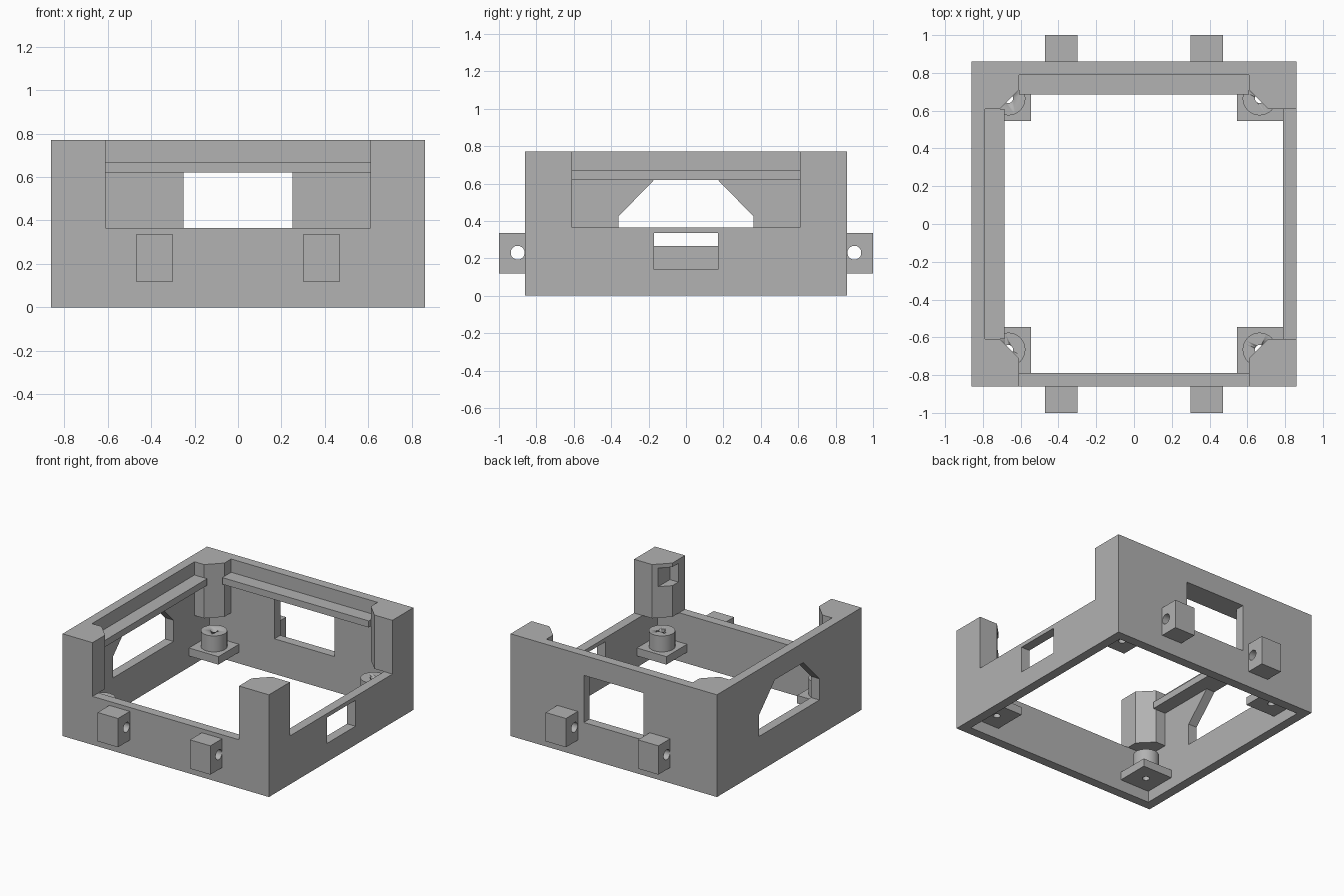
import bpy, bmesh
from math import pi
from mathutils import Matrix, Vector

old = bpy.data.objects.get("Cube")
if old:
    bpy.data.objects.remove(old, do_unlink=True)

grey = bpy.data.materials.new("plain grey")
grey.use_nodes = True
COLOUR = (0.445, 0.445, 0.445, 1)
grey.diffuse_color = COLOUR
grey.node_tree.nodes["Principled BSDF"].inputs["Base Color"].default_value = COLOUR

OUT, INN, TOP, LOW = 0.86, 0.79, 0.77, 0.365   # frame outside, inside, full and low heights
GAP, SEAT = 0.61, 0.665                        # half opening between posts, screw position


def finish(name, bm):
    bmesh.ops.recalc_face_normals(bm, faces=bm.faces)
    mesh = bpy.data.meshes.new(name)
    bm.to_mesh(mesh)
    bm.free()
    mesh.materials.append(grey)
    ob = bpy.data.objects.new(name, mesh)
    bpy.context.scene.collection.objects.link(ob)
    return ob


def box(name, lo, hi):
    bm = bmesh.new()
    lo, hi = Vector(lo), Vector(hi)
    size = Matrix.Diagonal((*(hi - lo), 1))
    bmesh.ops.create_cube(bm, size=1, matrix=Matrix.Translation((lo + hi) / 2) @ size)
    return finish(name, bm)


def rod(name, centre, radius, depth, along_x=False):
    bm = bmesh.new()
    turn = Matrix.Rotation(pi / 2 if along_x else 0, 4, 'Y')
    bmesh.ops.create_cone(bm, cap_ends=True, segments=32, radius1=radius, radius2=radius,
                          depth=depth, matrix=Matrix.Translation(centre) @ turn)
    return finish(name, bm)


def prism(name, points, offset):
    bm = bmesh.new()
    face = bm.faces.new([bm.verts.new(p) for p in points])
    new = bmesh.ops.extrude_face_region(bm, geom=[face])["geom"]
    verts = [v for v in new if isinstance(v, bmesh.types.BMVert)]
    bmesh.ops.translate(bm, verts=verts, vec=offset)
    return finish(name, bm)


def cut(ob, *cutters):
    for c in cutters:
        mod = ob.modifiers.new("cut", 'BOOLEAN')
        mod.operation, mod.solver, mod.object = 'DIFFERENCE', 'EXACT', c
        c.hide_render = True
        c.hide_set(True)
        c.display_type = 'WIRE'


# Four-sided frame, lowered at the front and +x sides, with three windows
frame = box("frame", (-OUT, -OUT, 0), (OUT, OUT, TOP))
half = [(0.36, 0.265), (0.36, 0.425), (0.17, 0.62)]
arch = half + [(-y, z) for y, z in reversed(half)]
cut(frame,
    box("inside_cutter", (-INN, -INN, -1), (INN, INN, 1)),
    box("front_notch_cutter", (-GAP, -1, LOW), (GAP, -0.7, 1)),
    box("side_notch_cutter", (0.7, -GAP, LOW), (1, GAP, 1)),
    box("back_window_cutter", (-0.25, 0.7, 0.265), (0.25, 1, 0.62)),
    box("side_window_cutter", (0.7, -0.17, 0.14), (1, 0.17, 0.335)),
    prism("arch_window_cutter", [(-1, y, z) for y, z in arch], (0.3, 0, 0)))

# Ledges under the two tall walls
box("back_ledge", (-GAP, 0.685, 0.62), (GAP, INN, 0.67))
box("side_ledge", (-INN, -GAP, 0.62), (-0.685, GAP, 0.67))

# Corner posts, screw seats and hinge blocks
corner = [(INN, INN), (INN, GAP), (0.71, GAP), (GAP, 0.71), (GAP, INN)]
for sx, side in ((-1, "right"), (1, "left")):
    for sy, end in ((-1, "front"), (1, "back")):
        tag = f"{end}_{side}"
        post = prism(f"{tag}_post", [(sx * x, sy * y, LOW) for x, y in corner],
                     (0, 0, TOP - LOW))
        if tag == "front_left":
            cut(post, box("post_pocket_cutter", (0.55, -INN + 0.01, 0.6), (0.68, -0.64, 0.74)))

        hole = rod(f"{tag}_screw_cutter", (sx * SEAT, sy * SEAT, 0.17), 0.025, 0.4)
        xs, ys = sorted((sx * 0.545, sx * INN)), sorted((sy * 0.545, sy * INN))
        plate = box(f"{tag}_seat_plate", (xs[0], ys[0], 0.085), (xs[1], ys[1], 0.145))
        boss = rod(f"{tag}_seat_boss", (sx * SEAT, sy * SEAT, 0.205), 0.09, 0.12)
        cut(plate, hole)
        cut(boss, hole)

        xs, ys = sorted((sx * 0.30, sx * 0.47)), sorted((sy * OUT, sy * 1.0))
        block = box(f"{tag}_hinge_block", (xs[0], ys[0], 0.118), (xs[1], ys[1], 0.335))
        cut(block, rod(f"{tag}_pin_cutter", (sx * 0.385, sy * 0.9, 0.23), 0.037, 0.3, True))

# Smooth the round parts while keeping their edges sharp
bpy.ops.object.select_all(action='DESELECT')
for ob in bpy.context.scene.objects:
    if ob.name.endswith(("seat_boss", "pin_cutter", "screw_cutter")):
        ob.data.shade_smooth()
        ob.data.set_sharp_from_angle(angle=0.6)
